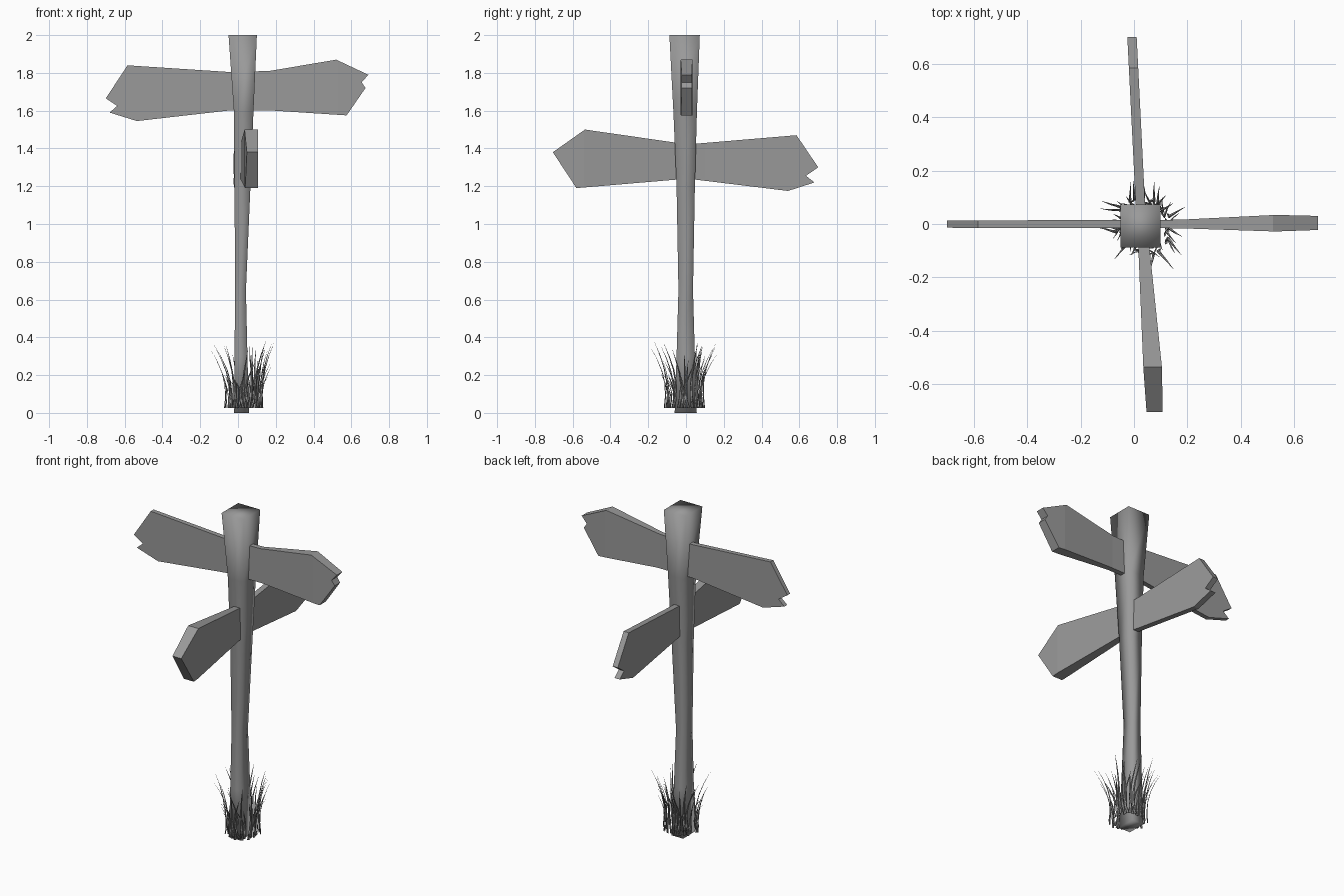
import bpy, bmesh, math, random
from mathutils import Vector

random.seed(7)
old = bpy.data.objects.get("Cube")
if old:
    bpy.data.objects.remove(old, do_unlink=True)

grey = bpy.data.materials.new("weathered grey")
grey.use_nodes = True
colour = (0.32, 0.32, 0.32, 1)
grey.diffuse_color = colour
grey.node_tree.nodes["Principled BSDF"].inputs["Base Color"].default_value = colour


def finish(name, bm, smooth):
    """Turn a bmesh into a named object with the shared material."""
    bmesh.ops.recalc_face_normals(bm, faces=bm.faces)
    for f in bm.faces:
        f.smooth = smooth
    mesh = bpy.data.meshes.new(name)
    bm.to_mesh(mesh)
    bm.free()
    mesh.materials.append(grey)
    ob = bpy.data.objects.new(name, mesh)
    bpy.context.collection.objects.link(ob)
    return ob


def loft(bm, rings):
    """Skin a list of point rings, closing both ends."""
    loops = [[bm.verts.new(p) for p in ring] for ring in rings]
    n = len(loops[0])
    for a, b in zip(loops, loops[1:]):
        for i in range(n):
            j = (i + 1) % n
            bm.faces.new((a[i], a[j], b[j], b[i]))
    bm.faces.new(loops[0][::-1])
    bm.faces.new(loops[-1])


def lerp_table(table, t):
    """Interpolate (position, low, high) rows at t."""
    for (p, a, b), (q, c, d) in zip(table, table[1:]):
        if t <= q or (q, c, d) == table[-1]:
            k = min(max((t - p) / (q - p), 0), 1)
            return a + (c - a) * k, b + (d - b) * k


def plank(name, outline, thickness, along_x):
    """Flat sign outline (length, z) given a varying low and high face."""
    bm = bmesh.new()
    bm.faces.new([bm.verts.new((u, 0, z)) for u, z in outline])
    for row in thickness[1:-1]:
        bmesh.ops.bisect_plane(bm, geom=bm.verts[:] + bm.edges[:] + bm.faces[:],
                               plane_co=(row[0], 0, 0), plane_no=(1, 0, 0))
    res = bmesh.ops.extrude_face_region(bm, geom=bm.faces[:], use_keep_orig=True)
    far = {v for v in res["geom"] if isinstance(v, bmesh.types.BMVert)}
    for v in bm.verts:
        u, z = v.co.x, v.co.z
        w = lerp_table(thickness, u)[1 if v in far else 0]
        v.co = (u, w, z) if along_x else (w, u, z)
    return finish(name, bm, False)


# Post: square section, narrow in the middle and flared at the top
post_rings = [  # z, x low, x high, y low, y high
    (0, -.02, .058, -.06, .057), (.3, -.018, .05, -.05, .047),
    (.65, -.016, .042, -.04, .037), (1.2, -.018, .066, -.05, .047),
    (1.6, -.022, .082, -.067, .058), (2, -.05, .10, -.088, .073)]
bm = bmesh.new()
loft(bm, [[(x0, y0, z), (x1, y0, z), (x1, y1, z), (x0, y1, z)]
          for z, x0, x1, y0, y1 in post_rings])
finish("post", bm, True)

# Upper sign, running left to right
plank("upper_sign",
      [(-.70, 1.665), (-.64, 1.625), (-.68, 1.59), (-.535, 1.545), (-.055, 1.60),
       (.19, 1.60), (.575, 1.575), (.675, 1.72), (.655, 1.75), (.69, 1.79),
       (.52, 1.87), (.165, 1.81), (-.05, 1.805), (-.585, 1.84)],
      [(-.70, -.014, .013), (.17, -.016, .016), (.53, -.028, .034), (.70, -.022, .03)],
      True)

# Lower sign, running front to back
plank("lower_sign",
      [(-.705, 1.38), (-.58, 1.19), (-.05, 1.235), (.05, 1.235), (.54, 1.175),
       (.68, 1.22), (.635, 1.255), (.70, 1.30), (.585, 1.47), (.05, 1.425),
       (-.05, 1.43), (-.535, 1.50)],
      [(-.705, .047, .107), (-.54, .035, .105), (-.06, .015, .055),
       (.1, .005, .04), (.70, -.025, .01)],
      False)

# Grass: thin curving blades around the foot of the post
bm = bmesh.new()
count = 44
for i in range(count):
    angle = math.tau * (i + random.uniform(-.4, .4)) / count
    out = Vector((math.cos(angle), math.sin(angle), 0))
    side = Vector((-out.y, out.x, 0))
    base = Vector((.038, -.005, .025)) + out * random.uniform(.08, .11)
    height = random.uniform(.14, .36)
    reach = height * random.uniform(.12, .26)
    sway = random.uniform(-.025, .025)
    rings = []
    for k in range(6):
        t = k / 5
        centre = (base + out * (reach * t ** 2 - .012 * math.sin(math.pi * t))
                  + side * sway * math.sin(t * 4) + Vector((0, 0, height * t)))
        r = .008 * (1 - t) ** .7 + .0004
        rings.append([centre + side * r, centre + out * r * .6, centre - side * r])
    loft(bm, rings)
finish("grass", bm, True)
